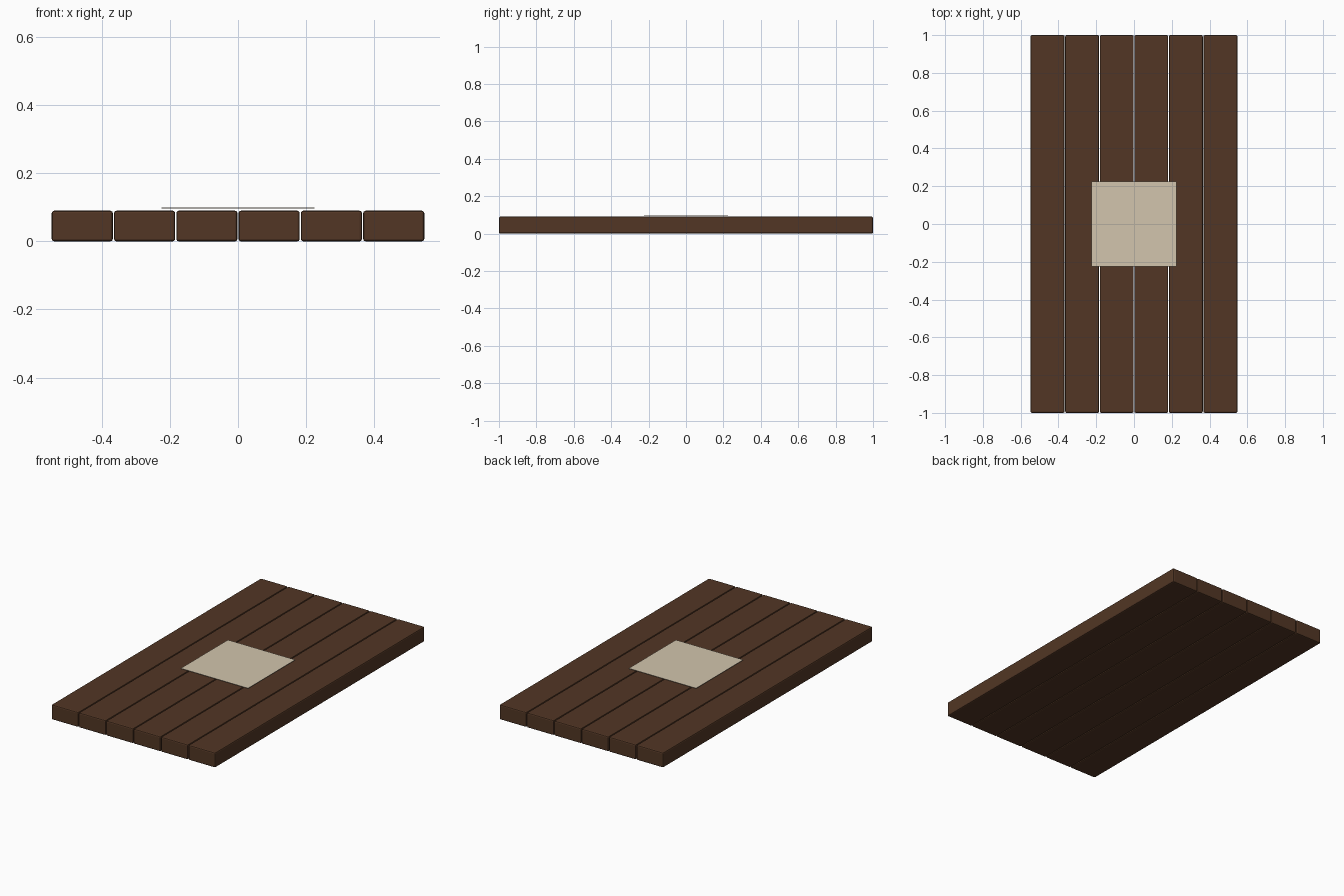
import bpy

if "Cube" in bpy.data.objects:
    bpy.data.objects.remove(bpy.data.objects["Cube"])


def material(name, rgb):
    m = bpy.data.materials.new(name)
    m.diffuse_color = (*rgb, 1)
    m.use_nodes = True
    m.node_tree.nodes["Principled BSDF"].inputs["Base Color"].default_value = m.diffuse_color
    return m


def box(name, size, centre, mat, bevel=0):
    bpy.ops.mesh.primitive_cube_add(size=1, location=centre)
    ob = bpy.context.object
    ob.name = name
    ob.scale = size
    bpy.ops.object.transform_apply(location=False, rotation=False, scale=True)
    ob.data.materials.append(mat)
    if bevel:
        mod = ob.modifiers.new("rounded_edges", "BEVEL")
        mod.width = bevel
        mod.segments = 2
    return ob


wood = material("dark_brown_wood", (0.084, 0.037, 0.018))
paper = material("cream_paper", (0.645, 0.558, 0.418))

# Six planks side by side with narrow gaps
PITCH, WIDTH, HEIGHT = 0.183, 0.1795, 0.09
for i in range(6):
    box(f"plank_{i + 1}", (WIDTH, 2, HEIGHT),
        ((i - 2.5) * PITCH, 0, HEIGHT / 2), wood, 0.007)

# Thin square sheet just above the planks
box("sheet", (0.45, 0.45, 0.002), (0, 0, 0.098), paper)
